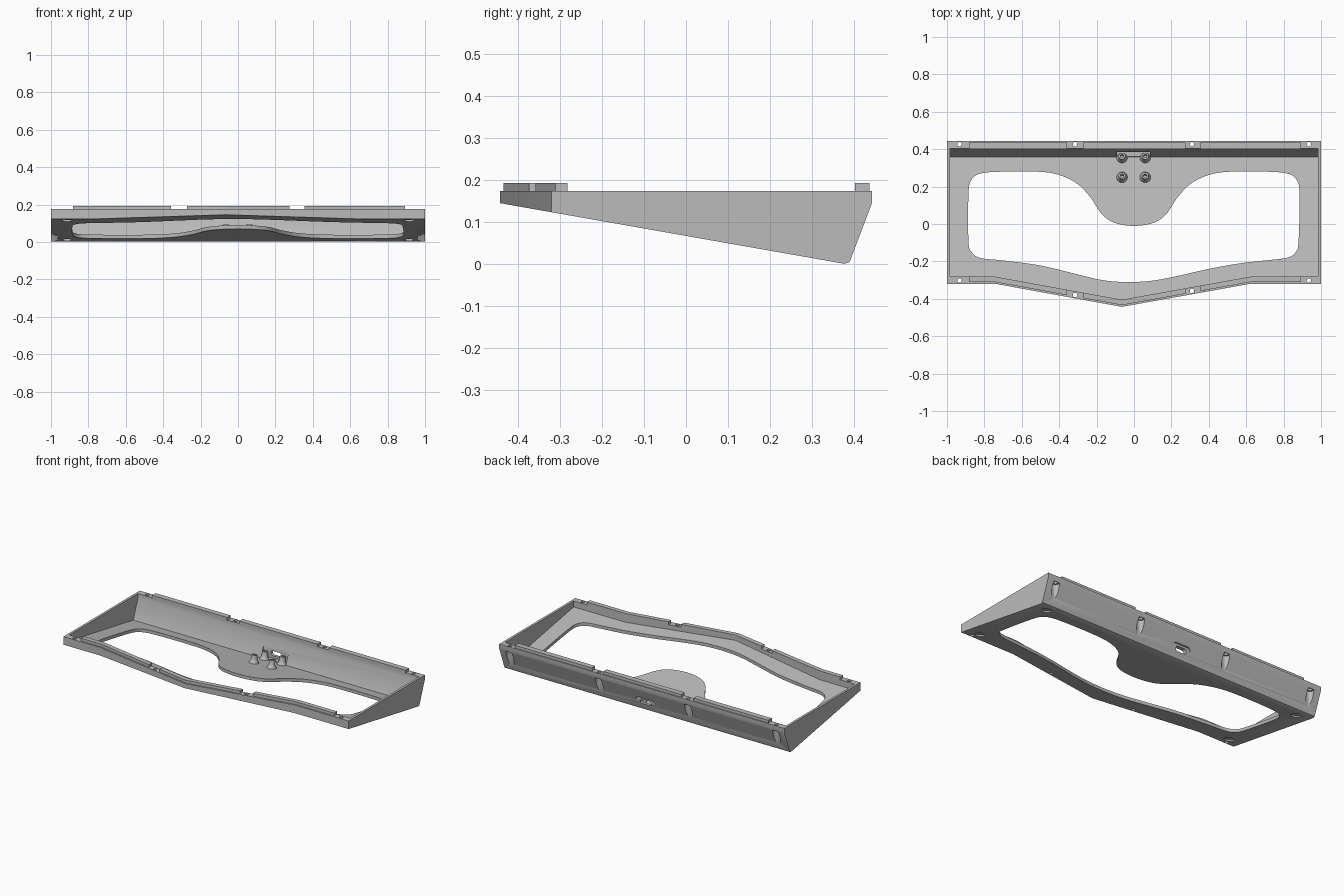
import bpy, bmesh
from math import radians, atan
from mathutils import Matrix, Vector

if "Cube" in bpy.data.objects:
    bpy.data.objects.remove(bpy.data.objects["Cube"])

grey = bpy.data.materials.new("plain grey")
grey.use_nodes = True
colour = (0.5, 0.5, 0.5, 1)
grey.diffuse_color = colour
grey.node_tree.nodes["Principled BSDF"].inputs["Base Color"].default_value = colour

TOP, SLOPE, FLOOR = 0.175, 0.176, 0.02
TILT = -atan(SLOPE)
UNDER = Vector((0, -SLOPE, -1)).normalized()   # faces out of the sloping underside
BACK = Vector((0, 0.145, -0.055)).normalized()  # faces out of the leaning back


def under_z(y):
    return 0.146 - SLOPE * (y + 0.445)


def make(name, bm):
    bmesh.ops.recalc_face_normals(bm, faces=bm.faces)
    mesh = bpy.data.meshes.new(name)
    bm.to_mesh(mesh)
    bm.free()
    mesh.materials.append(grey)
    obj = bpy.data.objects.new(name, mesh)
    bpy.context.collection.objects.link(obj)
    return obj


def prism(name, outline, z0, z1, planes=()):
    """Extrude an outline, then trim it with (point, normal) planes."""
    bm = bmesh.new()
    face = bm.faces.new([bm.verts.new((x, y, z0)) for x, y in outline])
    new = bmesh.ops.extrude_face_region(bm, geom=[face])["geom"]
    verts = [g for g in new if isinstance(g, bmesh.types.BMVert)]
    bmesh.ops.translate(bm, verts=verts, vec=(0, 0, z1 - z0))
    for point, normal in planes:
        cut = bmesh.ops.bisect_plane(bm, geom=bm.verts[:] + bm.edges[:] + bm.faces[:], dist=1e-6,
                                     plane_co=point, plane_no=normal, clear_outer=True)
        edges = [g for g in cut["geom_cut"] if isinstance(g, bmesh.types.BMEdge)]
        bmesh.ops.contextual_create(bm, geom=edges)
    return make(name, bm)


def cylinder(name, centre, radius, depth, tilt=0):
    bm = bmesh.new()
    place = Matrix.Translation(centre) @ Matrix.Rotation(tilt, 4, "X")
    bmesh.ops.create_cone(bm, cap_ends=True, segments=32, radius1=radius, radius2=radius,
                          depth=depth, matrix=place)
    return make(name, bm)


def box(name, centre, size, bevel=0):
    bm = bmesh.new()
    bmesh.ops.create_cube(bm, size=1, matrix=Matrix.Translation(centre) @ Matrix.Diagonal((*size, 1)))
    if bevel:  # round the corners as seen from behind
        edges = [e for e in bm.edges if abs(e.verts[0].co.y - e.verts[1].co.y) > 1e-5]
        bmesh.ops.bevel(bm, geom=edges, offset=bevel, segments=6, profile=0.5, affect="EDGES")
    return make(name, bm)


def carve(target, cutter):
    cutter.hide_render = True
    mod = target.modifiers.new("cut", "BOOLEAN")
    mod.operation, mod.solver, mod.object = "DIFFERENCE", "EXACT", cutter
    bpy.context.view_layer.objects.active = target
    bpy.ops.object.modifier_apply(modifier=mod.name)
    bpy.data.objects.remove(cutter)


def smooth(obj):
    bpy.ops.object.select_all(action="DESELECT")
    obj.select_set(True)
    bpy.context.view_layer.objects.active = obj
    bpy.ops.object.shade_smooth_by_angle(angle=radians(30))


def closed_curve(points, steps=6):
    """Smooth closed curve through the points."""
    out, n = [], len(points)
    for i in range(n):
        a, b, c, d = (Vector(points[(i + k) % n]) for k in (-1, 0, 1, 2))
        for s in range(steps):
            t = s / steps
            p = b + (c - a) * t / 2 + (2 * a - 5 * b + 4 * c - d) * t * t / 2 \
                + (3 * b - a - 3 * c + d) * t ** 3 / 2
            out.append(tuple(p))
    return out


# Front edge with a shallow point
KNEES = [(-0.74, -0.32), (-0.065, -0.443), (0.62, -0.32)]


def front_y(x):
    (xa, ya), (xb, yb), (xc, yc) = KNEES
    if x <= xa or x >= xc:
        return ya
    end = xa if x < xb else xc
    return yb + (ya - yb) * (x - xb) / (end - xb)


def front_path(x0, x1, inset):
    xs = [x0] + [k[0] for k in KNEES if x0 < k[0] < x1] + [x1]
    return [(x, front_y(x) + inset) for x in xs]


# Wedge shell and its cavity
tray = prism("tray", front_path(-1, 1, 0) + [(1, 0.443), (-1, 0.443)], -0.1, TOP, [
    ((0, 0, under_z(0)), UNDER),
    ((0, 0.443, 0.147), BACK),
    ((0, 0.385, 0.004), (0, 0.35, -1)),
])
carve(tray, prism("cavity", front_path(-0.985, 0.985, 0.038) + [(0.985, 0.405), (-0.985, 0.405)],
                  -0.1, 0.3, [((0, 0, under_z(0) + FLOOR), UNDER), ((0, 0.405, 0.147), BACK)]))

# Large floor opening around a rounded tongue
tongue = [(0.885, 0.16), (0.87, 0.235), (0.82, 0.27), (0.7, 0.28), (0.52, 0.28), (0.41, 0.265),
          (0.31, 0.22), (0.235, 0.145), (0.17, 0.05), (0.1, 0.005)]
lower = [(0.88, -0.09), (0.865, -0.15), (0.82, -0.18), (0.72, -0.193), (0.57, -0.21),
         (0.4, -0.24), (0.2, -0.285), (0.07, -0.306), (-0.06, -0.31), (-0.18, -0.298),
         (-0.3, -0.27), (-0.5, -0.222), (-0.7, -0.195), (-0.82, -0.182), (-0.868, -0.15),
         (-0.885, -0.09)]
opening = [(-x, y) for x, y in tongue] + [(0, -0.01)] + tongue[::-1] + lower
carve(tray, prism("opening", closed_curve(opening), -0.1, 0.165))

# Screw holes, with deep counterbores in the leaning back
for x in (-0.933, -0.315, 0.31, 0.935):
    carve(tray, cylinder("front_hole", (x, front_y(x) + 0.018, 0.15), 0.012, 0.4))
    carve(tray, cylinder("back_hole", (x, 0.427, 0.15), 0.012, 0.4))
    carve(tray, cylinder("counterbore", (x, 0.427, 0.04), 0.023, 0.2))

# Round foot recesses under the corners
for x in (-0.915, 0.915):
    for y in (-0.26, 0.325):
        carve(tray, cylinder("foot_recess", (x, y, under_z(y)), 0.028, 0.018, TILT))

# Cable port: inside pocket, outside recess and slot
carve(tray, box("pocket", (-0.003, 0.363, 0.064), (0.175, 0.046, 0.07)))
carve(tray, box("port_recess", (-0.003, 0.445, 0.06), (0.125, 0.07, 0.056), 0.02))
carve(tray, box("port_slot", (-0.003, 0.4, 0.06), (0.075, 0.2, 0.03), 0.014))
smooth(tray)

# Raised lip segments on the front and back walls
for i, (x0, x1) in enumerate([(-0.883, -0.357), (-0.272, 0.275), (0.355, 0.893)]):
    front = front_path(x0, x1, 0.009) + front_path(x0, x1, 0.038)[::-1]
    prism(f"front_lip_{i + 1}", front, TOP - 0.005, 0.193)
    prism(f"back_lip_{i + 1}", [(x0, 0.402), (x1, 0.402), (x1, 0.436), (x0, 0.436)],
          TOP - 0.005, 0.193)

# Flared board standoffs with blind holes
PROFILE = [(0.03, -0.008), (0.029, 0.002), (0.022, 0.012), (0.018, 0.024), (0.018, 0.048),
           (0.009, 0.048), (0.009, 0.01), (0, 0.01)]
for x in (-0.064, 0.06):
    for y in (0.25, 0.355):
        bm = bmesh.new()
        verts = [bm.verts.new((r, 0, z)) for r, z in PROFILE]
        edges = [bm.edges.new(pair) for pair in zip(verts, verts[1:])]
        bmesh.ops.spin(bm, geom=verts + edges, cent=(0, 0, 0), axis=(0, 0, 1),
                       angle=radians(360), steps=28)
        bmesh.ops.remove_doubles(bm, verts=bm.verts, dist=1e-5)
        bmesh.ops.transform(bm, verts=bm.verts, matrix=Matrix.Translation(
            (x, y, under_z(y) + FLOOR)) @ Matrix.Rotation(TILT, 4, "X"))
        side, end = "left" if x > 0 else "right", "front" if y < 0.3 else "back"
        smooth(make(f"standoff_{end}_{side}", bm))
